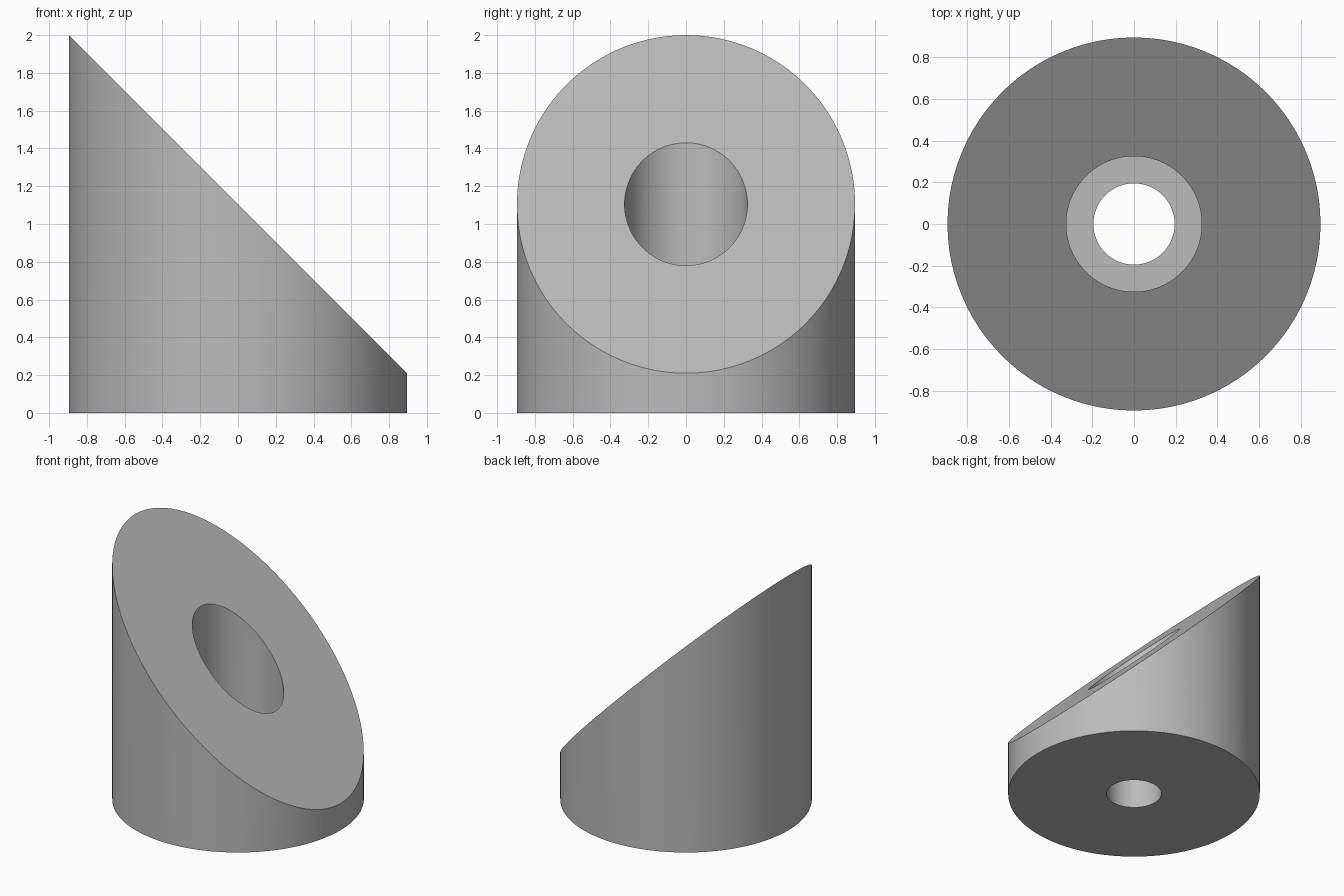
import bpy
import bmesh
from math import cos, sin, tau, radians

SIDES = 96
OUTER, BORE, HOLE = 0.895, 0.325, 0.195
MID, LEDGE = 1.105, 0.33     # slope height on the axis, counterbore floor

cube = bpy.data.objects.get("Cube")
if cube:
    bpy.data.objects.remove(cube, do_unlink=True)

# Plain grey material
grey = bpy.data.materials.new("mid grey")
grey.use_nodes = True
colour = (0.5, 0.5, 0.5, 1)
grey.diffuse_color = colour
grey.node_tree.nodes["Principled BSDF"].inputs["Base Color"].default_value = colour


def ring(bm, radius, height, slope=0):
    """Circle of vertices, optionally tilted down towards +x."""
    points = [(radius * cos(tau * i / SIDES), radius * sin(tau * i / SIDES))
              for i in range(SIDES)]
    return [bm.verts.new((x, y, height - slope * x)) for x, y in points]


# Closed section: outer wall, 45 degree top, counterbore, ledge, through hole, base
bm = bmesh.new()
rings = [
    ring(bm, OUTER, 0),
    ring(bm, OUTER, MID, 1),
    ring(bm, BORE, MID, 1),
    ring(bm, BORE, LEDGE),
    ring(bm, HOLE, LEDGE),
    ring(bm, HOLE, 0),
]
for k, lower in enumerate(rings):
    upper = rings[(k + 1) % len(rings)]
    for i in range(SIDES):
        j = (i + 1) % SIDES
        bm.faces.new((lower[i], lower[j], upper[j], upper[i]))
bmesh.ops.recalc_face_normals(bm, faces=bm.faces)

mesh = bpy.data.meshes.new("angled_washer")
bm.to_mesh(mesh)
bm.free()
mesh.materials.append(grey)
washer = bpy.data.objects.new("angled_washer", mesh)
bpy.context.collection.objects.link(washer)

# Smooth walls with crisp rims
bpy.ops.object.select_all(action='DESELECT')
washer.select_set(True)
bpy.context.view_layer.objects.active = washer
bpy.ops.object.shade_smooth_by_angle(angle=radians(30))
